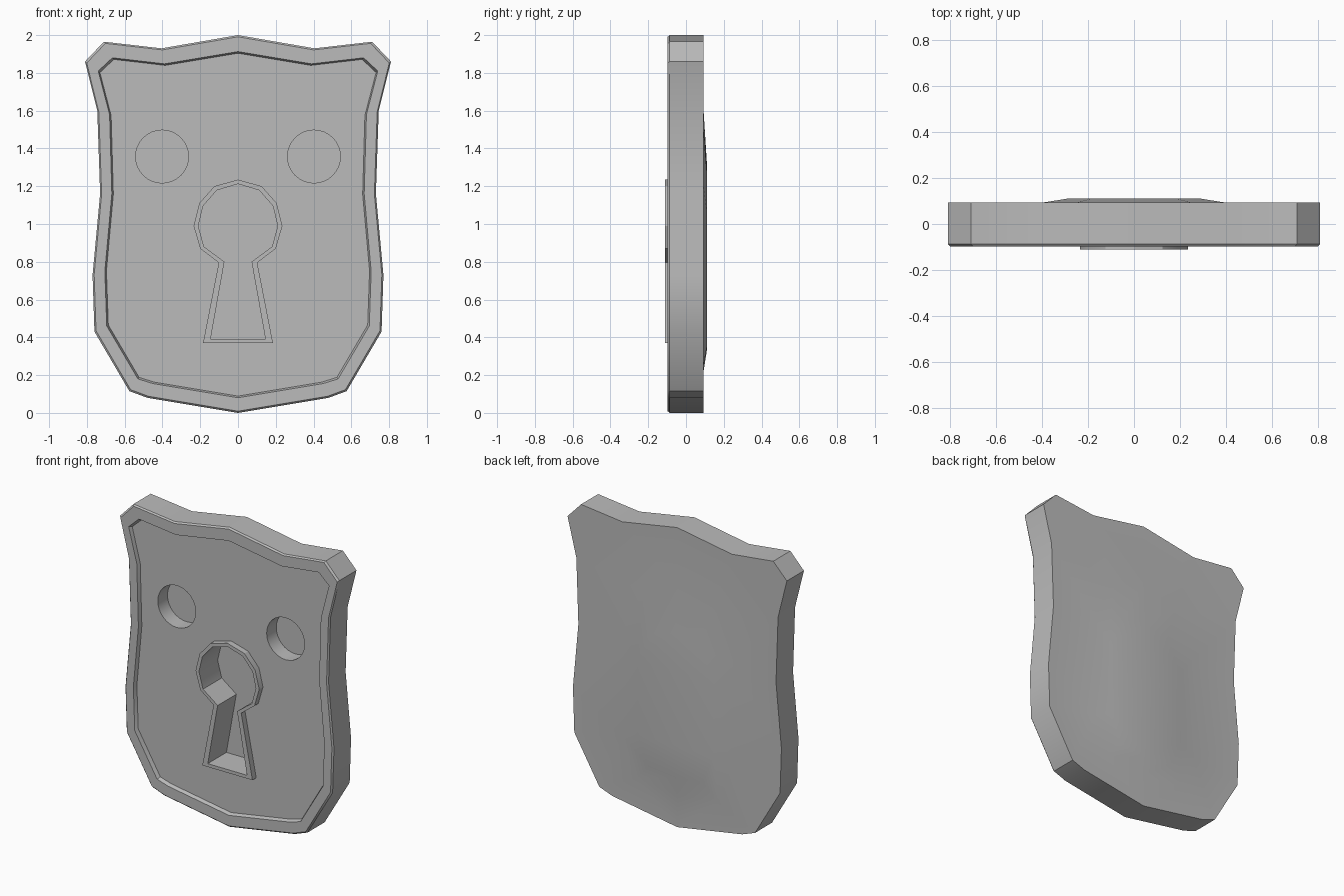
import bpy
import bmesh
import math

cube = bpy.data.objects.get("Cube")
if cube:
    bpy.data.objects.remove(cube, do_unlink=True)

grey = bpy.data.materials.new("plain_grey")
grey.use_nodes = True
COLOUR = (0.5, 0.5, 0.5, 1)
grey.diffuse_color = COLOUR
grey.node_tree.nodes["Principled BSDF"].inputs["Base Color"].default_value = COLOUR


def mirrored(half):
    """Close a right-hand half profile (top to bottom) across x = 0."""
    return half + [(-x, z) for x, z in reversed(half) if x > 0]


def shrunk(points, margin, middle):
    """Pull a profile towards its middle by about the given margin."""
    width = max(x for x, z in points)
    height = max(abs(z - middle) for x, z in points)
    return [(x * (1 - margin / width), middle + (z - middle) * (1 - margin / height))
            for x, z in points]


def circle(cx, cz, radius, sides):
    turn = 2 * math.pi / sides
    return [(cx + radius * math.cos(i * turn), cz + radius * math.sin(i * turn))
            for i in range(sides)]


def ring(bm, points, y):
    return [bm.verts.new((x, y, z)) for x, z in points]


def bridge(bm, *rings):
    for a, b in zip(rings, rings[1:]):
        for i in range(len(a)):
            j = (i + 1) % len(a)
            bm.faces.new((a[i], a[j], b[j], b[i]))


def fill(bm, *rings):
    """Fill the first ring, leaving any further rings open as holes."""
    edges = []
    for loop in rings:
        for a, b in zip(loop, loop[1:] + loop[:1]):
            edges.append(bm.edges.get((a, b)) or bm.edges.new((a, b)))
    bmesh.ops.triangle_fill(bm, use_beauty=True, edges=edges)


def finish(bm, name):
    bmesh.ops.recalc_face_normals(bm, faces=bm.faces[:])
    mesh = bpy.data.meshes.new(name)
    bm.to_mesh(mesh)
    bm.free()
    mesh.materials.append(grey)
    obj = bpy.data.objects.new(name, mesh)
    bpy.context.collection.objects.link(obj)
    bpy.ops.object.select_all(action="DESELECT")
    obj.select_set(True)
    bpy.context.view_layer.objects.active = obj
    bpy.ops.object.shade_smooth_by_angle(angle=math.radians(30))


# Profiles, from top centre to bottom centre
outline = mirrored([(0, 2.0), (0.405, 1.93), (0.71, 1.965), (0.81, 1.86), (0.745, 1.6),
                    (0.73, 1.16), (0.77, 0.73), (0.76, 0.43), (0.575, 0.115),
                    (0.48, 0.08), (0, 0)])
rim_inner = mirrored([(0, 1.913), (0.39, 1.848), (0.665, 1.88), (0.74, 1.81), (0.68, 1.58),
                      (0.668, 1.16), (0.705, 0.75), (0.695, 0.46), (0.53, 0.18),
                      (0.45, 0.155), (0, 0.08)])
key_outer = mirrored([(0, 1.235), (0.125, 1.2), (0.205, 1.11), (0.235, 0.99),
                      (0.2, 0.87), (0.102, 0.795), (0.185, 0.37)])
key_inner = mirrored([(0, 1.212), (0.113, 1.178), (0.185, 1.095), (0.21, 0.99),
                      (0.18, 0.88), (0.072, 0.8), (0.145, 0.392)])
bulge_base = mirrored([(0, 1.6), (0.25, 1.5), (0.4, 1.2), (0.4, 0.5), (0.3, 0.25), (0, 0.22)])
bulge_top = mirrored([(0, 1.3), (0.18, 1.25), (0.28, 1.05), (0.28, 0.55), (0.2, 0.36), (0, 0.34)])

# Depths from front to back
FRAME, FRONT, PANEL, EYE_FLOOR, KEY_FLOOR, BACK, BULGE = (
    -0.112, -0.097, -0.072, 0.03, 0.085, 0.093, 0.112)

# Shield body with rim, sunken panel, eye holes and swollen back
bm = bmesh.new()
back = ring(bm, outline, BACK)
side = ring(bm, outline, FRONT + 0.01)
lip = ring(bm, shrunk(outline, 0.009, 1), FRONT)
inner = ring(bm, rim_inner, FRONT)
panel = ring(bm, shrunk(rim_inner, 0.009, 1), PANEL)
bridge(bm, back, side, lip, inner, panel)
base = ring(bm, bulge_base, BACK)
top = ring(bm, bulge_top, BULGE)
bridge(bm, base, top)
fill(bm, back, base)
fill(bm, top)
holes = [ring(bm, key_outer, PANEL)]
for sign in (-1, 1):
    eye = circle(sign * 0.402, 1.357, 0.14, 32)
    mouth, floor = ring(bm, eye, PANEL), ring(bm, eye, EYE_FLOOR)
    bridge(bm, mouth, floor)
    fill(bm, floor)
    holes.append(mouth)
fill(bm, panel, *holes)
finish(bm, "shield_body")

# Raised keyhole frame with its deep pocket
bm = bmesh.new()
pocket = ring(bm, key_inner, KEY_FLOOR)
bridge(bm, ring(bm, key_outer, PANEL), ring(bm, key_outer, FRAME),
       ring(bm, key_inner, FRAME), pocket)
fill(bm, pocket)
finish(bm, "keyhole_frame")
